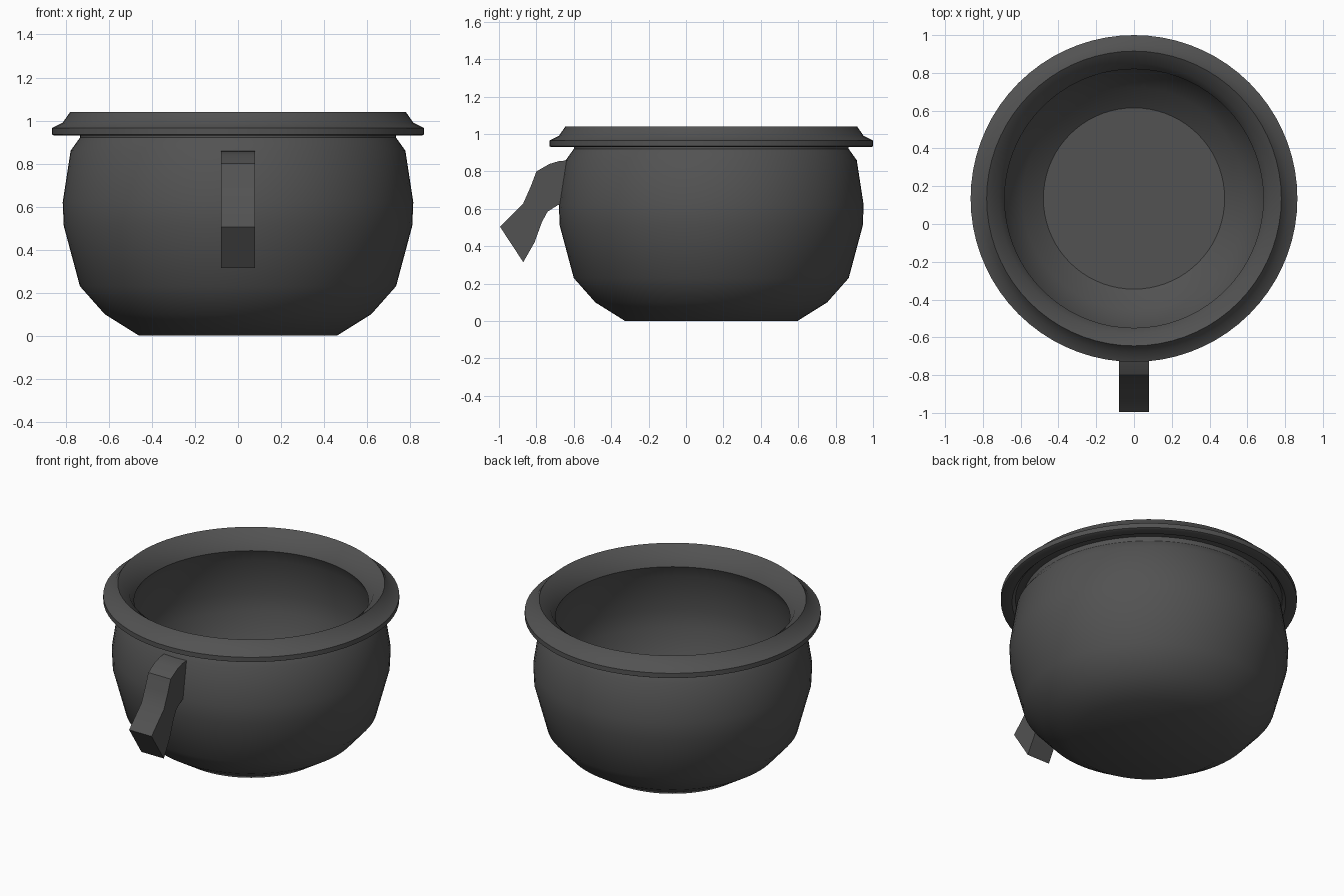
import bpy, bmesh
from math import radians, tau
from mathutils import Vector

if "Cube" in bpy.data.objects:
    bpy.data.objects.remove(bpy.data.objects["Cube"])

CENTRE_Y = 0.135

iron = bpy.data.materials.new("dark_iron_grey")
iron.use_nodes = True
colour = (0.085, 0.085, 0.085, 1)
iron.diffuse_color = colour
iron.node_tree.nodes["Principled BSDF"].inputs["Base Color"].default_value = colour


def finish(bm, name, angle):
    bmesh.ops.remove_doubles(bm, verts=bm.verts, dist=0.0005)
    bmesh.ops.recalc_face_normals(bm, faces=bm.faces)
    mesh = bpy.data.meshes.new(name)
    bm.to_mesh(mesh)
    bm.free()
    mesh.materials.append(iron)
    obj = bpy.data.objects.new(name, mesh)
    bpy.context.collection.objects.link(obj)
    bpy.ops.object.select_all(action="DESELECT")
    obj.select_set(True)
    bpy.context.view_layer.objects.active = obj
    bpy.ops.object.shade_smooth_by_angle(angle=radians(angle))
    return obj


def revolve(name, profile, closed, angle, steps=72):
    """Spin a radius/height profile around the vertical axis."""
    bm = bmesh.new()
    verts = [bm.verts.new((r, 0, z)) for r, z in profile]
    edges = [bm.edges.new(pair) for pair in zip(verts, verts[1:])]
    if closed:
        edges.append(bm.edges.new((verts[-1], verts[0])))
    bmesh.ops.spin(bm, geom=verts + edges, cent=(0, 0, 0), axis=(0, 0, 1),
                   angle=tau, steps=steps, use_duplicate=False)
    obj = finish(bm, name, angle)
    obj.location.y = CENTRE_Y
    return obj


# Bowl: outer wall up to the neck, then the inner wall down to the floor
outer = [(0, 0), (0.46, 0), (0.62, 0.10), (0.735, 0.23), (0.81, 0.51),
         (0.815, 0.62), (0.778, 0.86), (0.735, 0.92), (0.735, 0.95)]
inner = [(0.685, 0.93), (0.725, 0.85), (0.755, 0.62), (0.75, 0.51),
         (0.68, 0.27), (0.59, 0.15), (0.48, 0.06), (0, 0.06)]
revolve("bowl", outer + inner, False, 33)

# Flanged rim with a stepped top and a recessed underside
revolve("rim", [(0.685, 0.93), (0.715, 0.99), (0.78, 1.04), (0.815, 0.99),
                (0.865, 0.965), (0.865, 0.935), (0.855, 0.93), (0.80, 0.93),
                (0.78, 0.95), (0.735, 0.95)], True, 30)

# Front handle: a curved side outline extruded across its width
outline = [(-0.62, 0.86), (-0.68, 0.855), (-0.73, 0.84), (-0.80, 0.80),
           (-0.83, 0.72), (-0.87, 0.63), (-0.995, 0.505), (-0.87, 0.315),
           (-0.81, 0.42), (-0.77, 0.53), (-0.74, 0.585), (-0.685, 0.62),
           (-0.65, 0.625)]
bm = bmesh.new()
side = bm.faces.new([bm.verts.new((-0.08, y, z)) for y, z in outline])
result = bmesh.ops.extrude_face_region(bm, geom=[side], use_keep_orig=True)
moved = [v for v in result["geom"] if isinstance(v, bmesh.types.BMVert)]
bmesh.ops.translate(bm, verts=moved, vec=Vector((0.16, 0, 0)))
finish(bm, "handle", 35)
